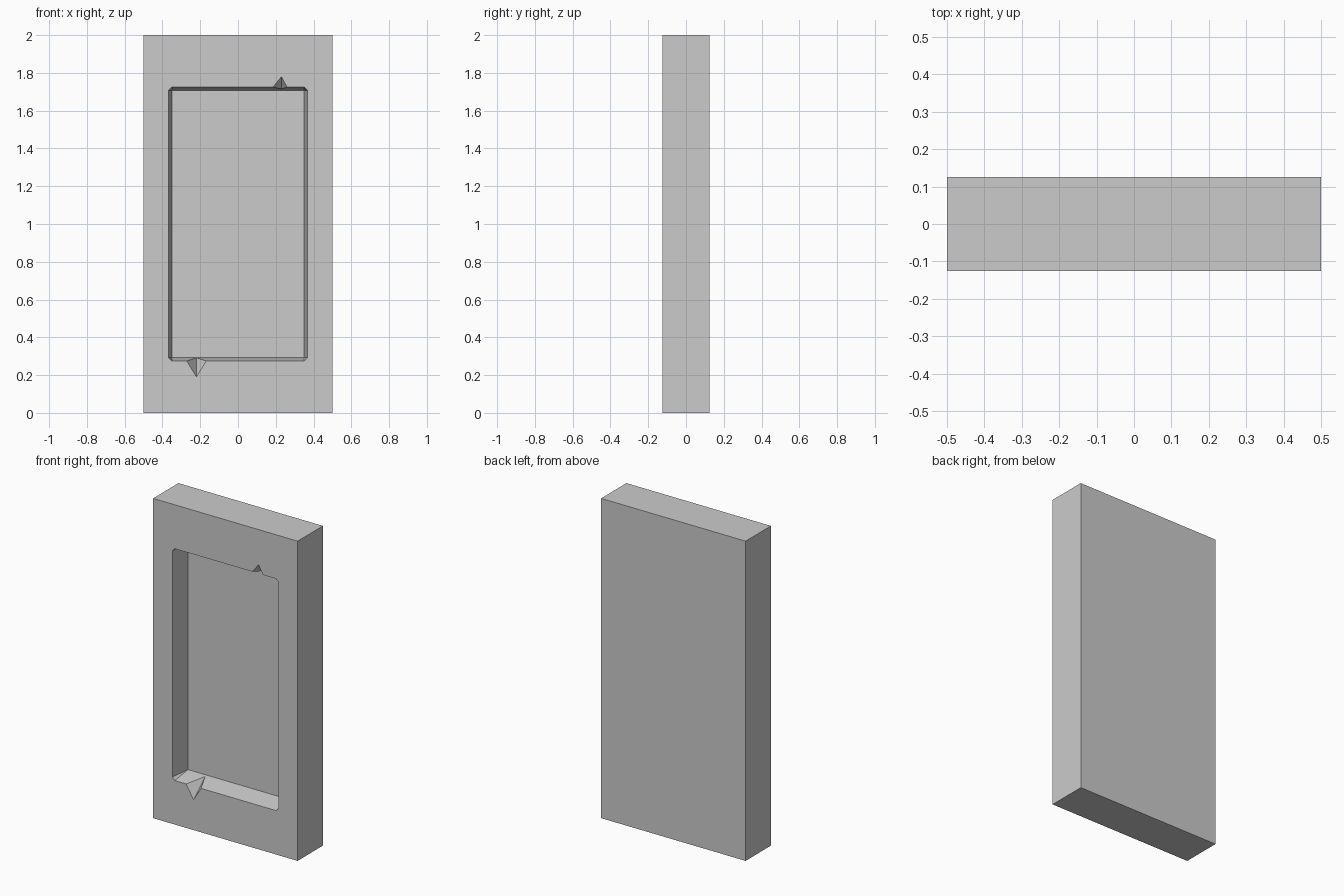
import bpy, bmesh
from mathutils import Vector

if "Cube" in bpy.data.objects:
    bpy.data.objects.remove(bpy.data.objects["Cube"])

FRONT = -0.125   # y of the front face; depths below are measured back from it


def hull(name, pts):
    """Convex solid through (x, depth, z) points."""
    bm = bmesh.new()
    for x, d, z in pts:
        bm.verts.new((x, FRONT + d, z))
    bmesh.ops.convex_hull(bm, input=bm.verts)
    bmesh.ops.recalc_face_normals(bm, faces=bm.faces)
    me = bpy.data.meshes.new(name)
    bm.to_mesh(me)
    bm.free()
    ob = bpy.data.objects.new(name, me)
    bpy.context.collection.objects.link(ob)
    return ob


def rect(hw, hh, d):
    return [(sx * hw, d, 1 + sz * hh) for sx in (-1, 1) for sz in (-1, 1)]


def chip(name, apex, left, right, inner):
    """V-shaped notch: two facets meeting on the ridge from apex to inner."""
    a, l, r, i = map(Vector, (apex, left, right, inner))
    mid = (a + i) / 2
    return hull(name, [a - 0.2 * (i - a), a + 1.08 * (i - a),
                       l + 0.3 * (l - mid), r + 0.3 * (r - mid)])


# Slab
slab = hull("slab", rect(0.5, 1.0, 0) + rect(0.5, 1.0, 0.25))

# Recess with chamfered rim and clipped rim corners
c = 0.02
rim = rect(0.37 - c, 0.728, -0.02) + rect(0.37, 0.728 - c, -0.02)
recess = hull("recess_cutter", rim + rect(0.35, 0.706, 0.02) + rect(0.35, 0.706, 0.13))

# Chips in the lower and upper rim
low_chip = chip("lower_chip_cutter", (-0.22, 0, 0.19), (-0.285, 0, 0.297),
                (-0.155, 0, 0.297), (-0.22, 0.117, 0.294))
top_chip = chip("upper_chip_cutter", (0.23, 0, 1.78), (0.17, 0, 1.706),
                (0.27, 0, 1.706), (0.23, 0.08, 1.706))

# Carve the slab, then discard the cutters
for cutter in (recess, low_chip, top_chip):
    cutter.hide_render = True
    m = slab.modifiers.new(cutter.name, 'BOOLEAN')
    m.operation = 'DIFFERENCE'
    m.solver = 'EXACT'
    m.object = cutter
bpy.context.view_layer.objects.active = slab
for m in list(slab.modifiers):
    bpy.ops.object.modifier_apply(modifier=m.name)
for cutter in (recess, low_chip, top_chip):
    bpy.data.objects.remove(cutter)
